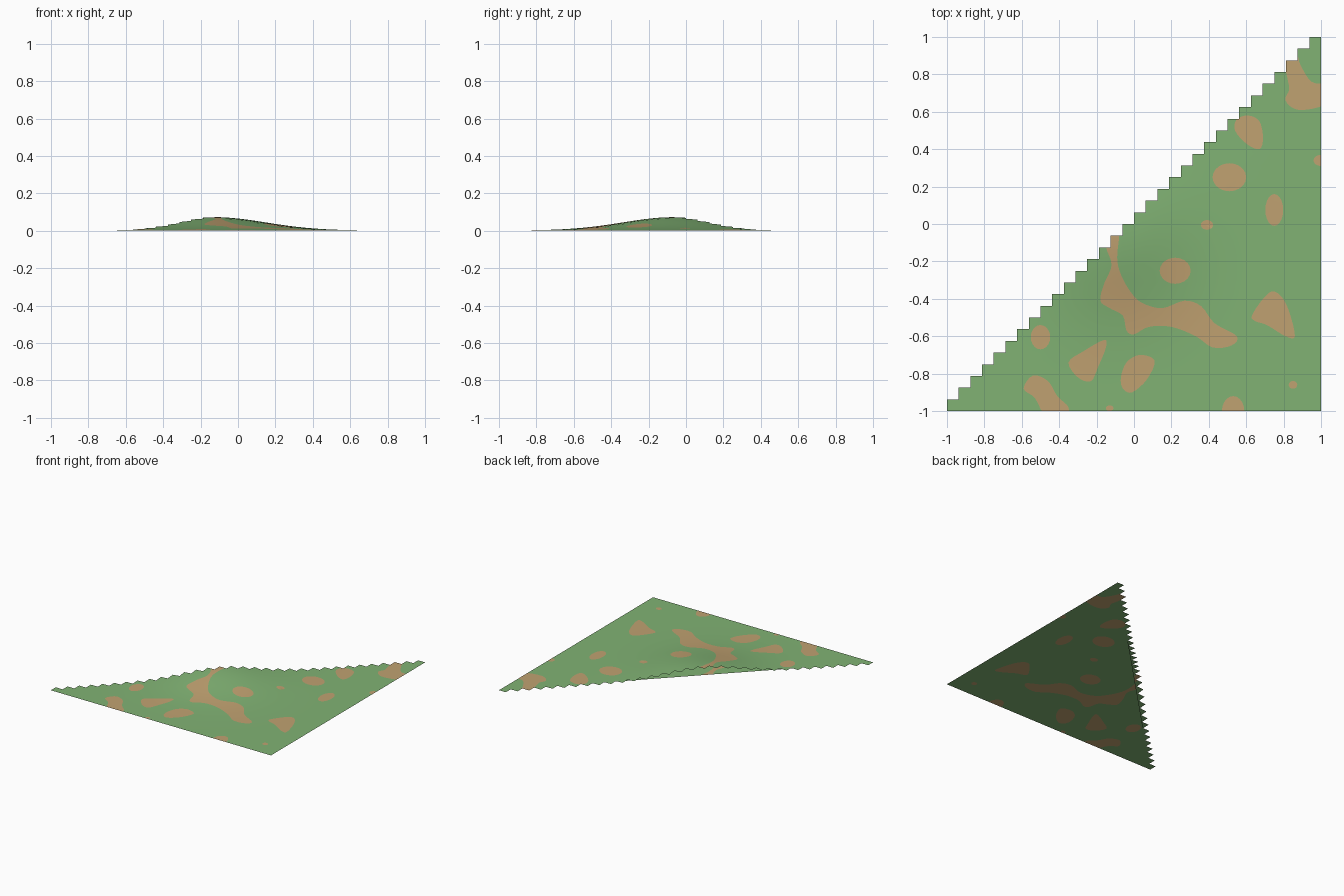
import bpy, math
from mathutils import Vector
from mathutils.geometry import delaunay_2d_cdt

if "Cube" in bpy.data.objects:
    bpy.data.objects.remove(bpy.data.objects["Cube"])

N = 32                      # cells per side
S = 2.0 / N


def material(name, col):
    m = bpy.data.materials.new(name)
    m.diffuse_color = (*col, 1)
    m.use_nodes = True
    m.node_tree.nodes["Principled BSDF"].inputs["Base Color"].default_value = m.diffuse_color
    return m


grass = material("grass_green", (0.22, 0.45, 0.175))
earth = material("earth_tan", (0.53, 0.36, 0.165))


def height(x, y):
    # one soft hill cut through by the diagonal
    d2 = (x + 0.13) ** 2 + (y + 0.06) ** 2
    return 0.001 + 0.072 * math.exp(-d2 / 0.153)


# Bare earth patches: outline control points
winding = [(-.14, -.03), (-.08, -.03), (-.09, -.18), (-.07, -.27), (-.02, -.36), (.04, -.42),
           (.15, -.45), (.27, -.41), (.36, -.44), (.43, -.53), (.55, -.60), (.52, -.65),
           (.42, -.66), (.33, -.60), (.20, -.55), (.08, -.55), (0, -.59), (-.04, -.57),
           (-.06, -.49), (-.13, -.45), (-.18, -.41), (-.16, -.32), (-.12, -.22), (-.15, -.12)]
corner = [(.80, .90), (.82, .78), (.83, .72), (.81, .66), (.88, .61), (1.02, .64),
          (1.04, .74), (.95, .76), (.89, .85), (.87, .90)]
upper = [(.55, .56), (.61, .58), (.67, .55), (.69, .46), (.67, .40), (.60, .43), (.54, .50)]
right = [(.63, -.49), (.69, -.40), (.74, -.36), (.79, -.39), (.83, -.47), (.86, -.60),
         (.81, -.60), (.71, -.54), (.65, -.52)]
wedge = [(-.35, -.74), (-.27, -.68), (-.16, -.62), (-.15, -.66), (-.19, -.76),
         (-.23, -.84), (-.30, -.82)]
lower = [(-.07, -.82), (-.04, -.74), (.03, -.70), (.11, -.73), (.07, -.83),
         (-.01, -.90), (-.06, -.88)]
left = [(-.59, -.88), (-.54, -.81), (-.46, -.84), (-.41, -.92), (-.35, -.98),
        (-.37, -1.03), (-.47, -1.03), (-.53, -.93)]
# Oval patches: centre x, y and radii
ovals = [(.51, .25, .09, .075), (.75, .075, .048, .085), (.39, -.005, .033, .026),
         (1.0, .34, .04, .03), (.22, -.25, .083, .07), (-.5, -.605, .052, .065),
         (-.13, -.985, .02, .015), (.53, -1.0, .06, .08), (.85, -.86, .023, .021)]


def smooth_loop(pts, steps=4):
    # closed Catmull-Rom curve
    out = []
    n = len(pts)
    for k in range(n):
        p0, p1, p2, p3 = (Vector(pts[(k + o) % n]) for o in (-1, 0, 1, 2))
        for q in range(steps):
            t = q / steps
            out.append(0.5 * (2 * p1 + (p2 - p0) * t + (2 * p0 - 5 * p1 + 4 * p2 - p3) * t * t
                              + (3 * p1 - p0 - 3 * p2 + p3) * t ** 3))
    return out


def oval(cx, cy, rx, ry, n=20):
    return [Vector((cx + rx * math.cos(math.tau * k / n), cy + ry * math.sin(math.tau * k / n)))
            for k in range(n)]


patches = [smooth_loop(p) for p in (winding, corner, upper, right, wedge, lower, left)]
patches += [oval(*o) for o in ovals]
boxes = [(min(p.x for p in l), max(p.x for p in l), min(p.y for p in l), max(p.y for p in l))
         for l in patches]


def in_patch(x, y):
    for loop, (x0, x1, y0, y1) in zip(patches, boxes):
        if not (x0 <= x <= x1 and y0 <= y <= y1):
            continue
        inside = False
        for k, a in enumerate(loop):
            b = loop[k - 1]
            if (a.y > y) != (b.y > y) and x < (b.x - a.x) * (y - a.y) / (b.y - a.y) + a.x:
                inside = not inside
        if inside:
            return True
    return False


# Flat layout: grid cells with the patch outlines cut in
points = [Vector((-1 + i * S, -1 + j * S)) for j in range(N + 1) for i in range(N + 1)]
edges = []
for j in range(N + 1):
    for i in range(N + 1):
        k = j * (N + 1) + i
        if i < N:
            edges.append((k, k + 1))
        if j < N:
            edges.append((k, k + N + 1))
        if i < N and j < N:
            edges.append((k, k + N + 2))
for loop in patches:
    base, n = len(points), len(loop)
    points += loop
    edges += [(base + k, base + (k + 1) % n) for k in range(n)]
cdt = delaunay_2d_cdt(points, edges, [], 0, 1e-5)
flat, tris = cdt[0], cdt[2]


def make_sheet(name, keep, z_of, up):
    used, verts, faces, mats = {}, [], [], []
    for tri in tris:
        a, b, c = (flat[k] for k in tri)
        cx, cy = (a.x + b.x + c.x) / 3, (a.y + b.y + c.y) / 3
        if not (-1 < cx < 1 and -1 < cy < 1 and keep(cx, cy)):
            continue
        ccw = (b.x - a.x) * (c.y - a.y) - (b.y - a.y) * (c.x - a.x) > 0
        face = []
        for k in (tri if ccw == up else reversed(tri)):
            if k not in used:
                used[k] = len(verts)
                verts.append((flat[k].x, flat[k].y, z_of(flat[k].x, flat[k].y)))
            face.append(used[k])
        faces.append(face)
        mats.append(1 if in_patch(cx, cy) else 0)
    me = bpy.data.meshes.new(name)
    me.from_pydata(verts, [], faces)
    me.materials.append(grass)
    me.materials.append(earth)
    for p, m in zip(me.polygons, mats):
        p.material_index = m
        p.use_smooth = True
    me.update()
    ob = bpy.data.objects.new(name, me)
    bpy.context.collection.objects.link(ob)
    return ob


# Hilly ground with a stepped diagonal edge
make_sheet("terrain", lambda x, y: math.floor((x + 1) / S) >= math.floor((y + 1) / S), height, True)
# Flat triangular underside with a straight diagonal edge
make_sheet("base", lambda x, y: x >= y, lambda x, y: 0.0, False)
